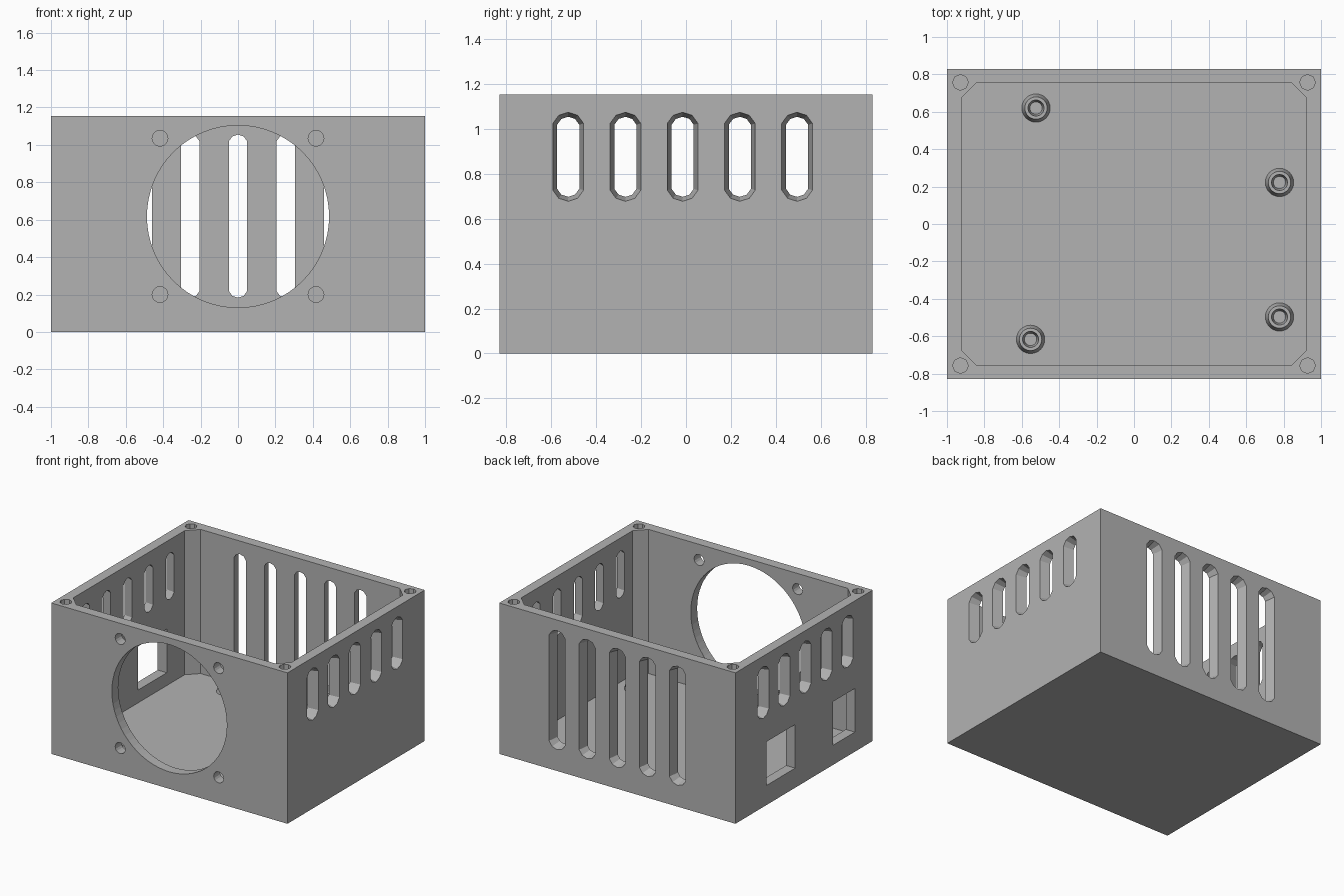
import bpy, bmesh, math
from mathutils import Matrix, Vector

if "Cube" in bpy.data.objects:
    bpy.data.objects.remove(bpy.data.objects["Cube"], do_unlink=True)

grey = bpy.data.materials.new("plain grey")
grey.use_nodes = True
grey.diffuse_color = (0.45, 0.45, 0.45, 1)
grey.node_tree.nodes["Principled BSDF"].inputs["Base Color"].default_value = grey.diffuse_color

HX, HY, TOP = 1.0, 0.83, 1.155      # outer half sizes and height
WALL, FLOOR = 0.077, 0.052
FRONT, BACK, LEFT, RIGHT = "front", "back", "left", "right"


def make(name, bm):
    bmesh.ops.recalc_face_normals(bm, faces=bm.faces)
    mesh = bpy.data.meshes.new(name)
    bm.to_mesh(mesh)
    bm.free()
    mesh.materials.append(grey)
    ob = bpy.data.objects.new(name, mesh)
    bpy.context.collection.objects.link(ob)
    return ob


def loft(name, rings):
    """Closed solid through rings of equal point count."""
    bm = bmesh.new()
    loops = [[bm.verts.new(p) for p in ring] for ring in rings]
    n = len(loops[0])
    for a, b in zip(loops, loops[1:]):
        for i in range(n):
            j = (i + 1) % n
            bm.faces.new((a[i], a[j], b[j], b[i]))
    bm.faces.new(loops[0])
    bm.faces.new(loops[-1])
    return make(name, bm)


def cut(target, cutter):
    cutter.hide_render = True
    mod = target.modifiers.new("cut", "BOOLEAN")
    mod.operation, mod.solver, mod.object = "DIFFERENCE", "EXACT", cutter
    bpy.context.view_layer.objects.active = target
    bpy.ops.object.modifier_apply(modifier=mod.name)
    bpy.data.objects.remove(cutter, do_unlink=True)


def on_wall(side, u, z, depth):
    """Point on a wall: u along it, depth inward from its outer face."""
    return {FRONT: (u, depth - HY, z), BACK: (u, HY - depth, z),
            LEFT: (HX - depth, u, z), RIGHT: (depth - HX, u, z)}[side]


def circle(r, sides, start=0.0):
    return [(r * math.cos(start + math.tau * i / sides),
             r * math.sin(start + math.tau * i / sides)) for i in range(sides)]


def slot_outline(r, low, high):
    pts = []
    for a in range(-90, 271, 36):
        ang = math.radians(a)
        c, s = r * math.cos(ang), r * math.sin(ang)
        pts.append((c, s + (high if s > 0 else low)))
    return pts[:-1]


def wall_cut(side, u, z, outlines):
    """Cut a hole through a wall from (depth, outline) pairs."""
    cut(box, loft("cutter", [[on_wall(side, u + a, z + b, d) for a, b in pts]
                             for d, pts in outlines]))


# Case: outer block
bm = bmesh.new()
bmesh.ops.create_cube(bm, size=1, matrix=Matrix.Translation((0, 0, TOP / 2))
                      @ Matrix.Diagonal((2 * HX, 2 * HY, TOP, 1)))
box = make("case", bm)

# Cavity with clipped corners that leave the corner posts
ix, iy, leg = HX - WALL, HY - WALL, 0.08
plan = []
for sx, sy in ((1, 1), (-1, 1), (-1, -1), (1, -1)):
    pair = [(sx * ix, sy * (iy - leg)), (sx * (ix - leg), sy * iy)]
    plan += pair if sx * sy > 0 else pair[::-1]
cut(box, loft("cutter", [[(x, y, z) for x, y in plan] for z in (FLOOR, TOP + 0.1)]))

# Screw holes down the corner posts
for sx in (-1, 1):
    for sy in (-1, 1):
        cut(box, loft("cutter", [[(sx * 0.928 + a, sy * 0.757 + b, z) for a, b in circle(0.042, 8)]
                                 for z in (TOP - 0.3, TOP + 0.1)]))

# Fan opening and its four screw holes
span = (-0.05, 0.12)
wall_cut(FRONT, 0, 0.617, [(d, circle(0.487, 64)) for d in span])
for u in (-0.417, 0.417):
    for z in (0.2, 1.035):
        wall_cut(FRONT, u, z, [(d, circle(0.042, 16)) for d in span])


# Tapered vent slots, wider outside
def vent(side, u, low, high):
    slope = 0.02 / WALL
    wall_cut(side, u, 0, [(d, slot_outline(0.072 - slope * d, low, high)) for d in (-0.03, 0.1)])


for i in range(5):
    vent(BACK, (i - 2) * 0.255, 0.235, 1.003)
    for side in (LEFT, RIGHT):
        vent(side, (i - 2) * 0.255 - 0.015, 0.75, 1.003)

# Rectangular ports
for lo, hi in ((0.108, 0.457), (-0.614, -0.35)):
    wall_cut(RIGHT, 0, 0, [(d, [(lo, 0.15), (hi, 0.15), (hi, 0.484), (lo, 0.484)]) for d in span])

# Standoffs: tapered hollow pegs
spots = ((-0.524, 0.62), (0.778, 0.222), (0.778, -0.497), (-0.553, -0.617))
profile = ((0.077, FLOOR - 0.005), (0.06, 0.125), (0.043, 0.125), (0.033, FLOOR + 0.005))
for k, (x, y) in enumerate(spots):
    peg = loft("standoff_%d" % (k + 1),
               [[(x + a, y + b, z) for a, b in circle(r, 24)] for r, z in profile])
    peg.data.polygons.foreach_set("use_smooth", [len(p.vertices) == 4 and abs(p.normal.z) < 0.9
                                                 for p in peg.data.polygons])
    bpy.context.view_layer.objects.active = peg
    peg.select_set(True)
    bpy.ops.object.shade_smooth_by_angle(angle=math.radians(30))
    peg.select_set(False)
